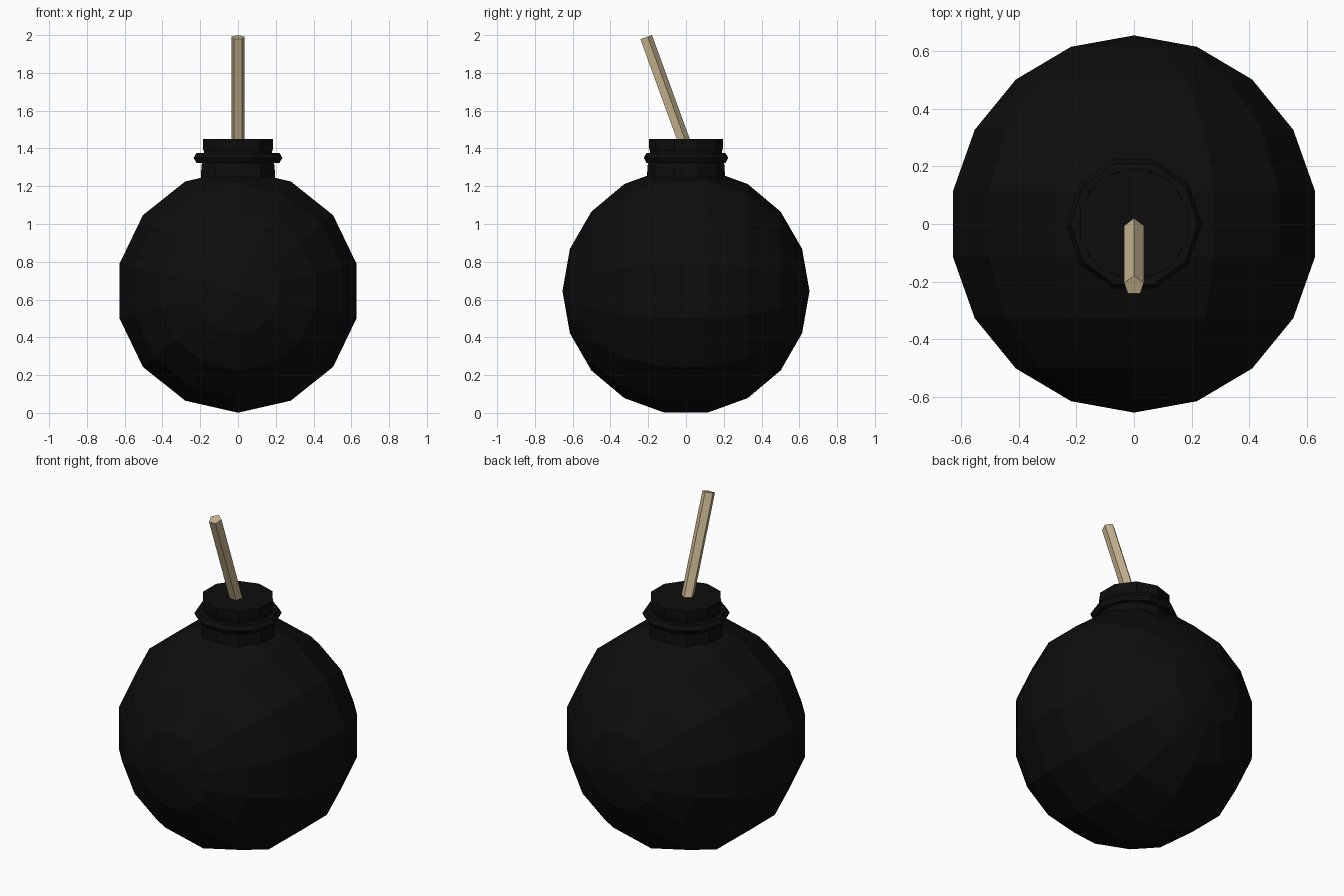
import bpy, bmesh
from math import sin, cos, pi, radians
from mathutils import Matrix

if "Cube" in bpy.data.objects:
    bpy.data.objects.remove(bpy.data.objects["Cube"], do_unlink=True)


def material(name, rgb):
    mat = bpy.data.materials.new(name)
    mat.use_nodes = True
    color = (*rgb, 1.0)
    mat.diffuse_color = color
    bsdf = mat.node_tree.nodes["Principled BSDF"]
    bsdf.inputs["Base Color"].default_value = color
    return mat


def lathe(name, profile, sides, mat, start=0.0, place=Matrix(), closed=False):
    """Revolve (radius, height) points around local z; the first corner sits at angle start."""
    bm = bmesh.new()
    rings = []
    for r, z in profile:
        angles = [start + 2 * pi * i / sides for i in range(sides)]
        rings.append([bm.verts.new((r * cos(a), r * sin(a), z)) for a in angles])
    pairs = list(zip(rings, rings[1:]))
    if closed:
        pairs.append((rings[-1], rings[0]))
    for low, high in pairs:
        for i in range(sides):
            j = (i + 1) % sides
            bm.faces.new((low[i], low[j], high[j], high[i]))
    if not closed:
        bm.faces.new(rings[0])
        bm.faces.new(rings[-1])
    # Collapse pole rings to single points
    bmesh.ops.remove_doubles(bm, verts=bm.verts, dist=0.0001)
    bmesh.ops.recalc_face_normals(bm, faces=bm.faces)
    mesh = bpy.data.meshes.new(name)
    bm.to_mesh(mesh)
    bm.free()
    mesh.materials.append(mat)
    obj = bpy.data.objects.new(name, mesh)
    obj.matrix_world = place
    bpy.context.collection.objects.link(obj)
    return obj


black = material("iron black", (0.004, 0.004, 0.004))
tan = material("fuse tan", (0.56, 0.45, 0.27))

# Round body, poles pointing front and back
radius, bands = 0.654, 9
arc = [(radius * sin(pi * i / bands), -radius * cos(pi * i / bands))
       for i in range(bands + 1)]
lathe("body", arc, 14, black, start=pi / 2,
      place=Matrix.Translation((0, 0, 0.645)) @ Matrix.Rotation(pi / 2, 4, "X"))

# Neck with a slight waist behind the collar
neck = [(0.207, 1.18), (0.207, 1.25), (0.203, 1.31), (0.19, 1.35),
        (0.19, 1.385), (0.196, 1.40), (0.196, 1.45)]
lathe("neck", neck, 10, black, start=pi / 2)

# Collar ring around the neck
tube = [(0.205 + 0.03 * cos(k * pi / 3), 1.35 + 0.03 * sin(k * pi / 3))
        for k in range(6)]
lathe("collar_ring", tube, 10, black, closed=True)

# Five-sided fuse leaning forward
lathe("fuse", [(0.036, 0), (0.036, 0.626)], 5, tan, start=pi / 2,
      place=Matrix.Translation((0, 0, 1.40)) @ Matrix.Rotation(radians(20), 4, "X"))
